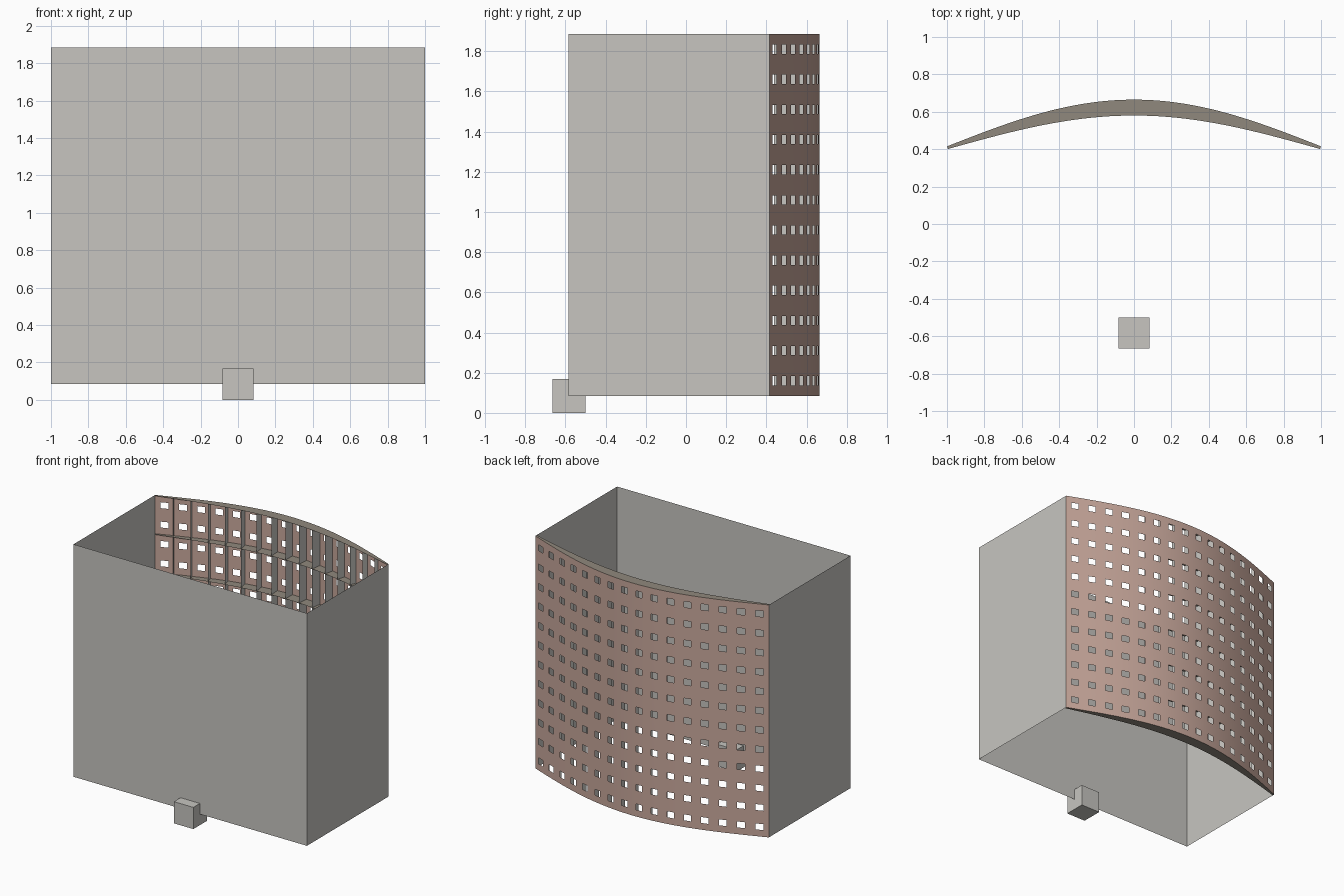
import bpy, bmesh, math

if "Cube" in bpy.data.objects:
    bpy.data.objects.remove(bpy.data.objects["Cube"])

Z0, Z1 = 0.085, 1.885
COLS, ROWS = 16, 12
DX, DZ = 2.0 / COLS, (Z1 - Z0) / ROWS
WIN_W, WIN_H = 0.052, 0.046
FRONT = -0.585


def material(name, rgb):
    m = bpy.data.materials.new(name)
    m.diffuse_color = (*rgb, 1)
    m.use_nodes = True
    m.node_tree.nodes["Principled BSDF"].inputs["Base Color"].default_value = m.diffuse_color
    return m


GREY = material("light grey", (0.57, 0.56, 0.53))
PINK = material("dusty pink", (0.58, 0.39, 0.33))
TAUPE = material("taupe", (0.28, 0.25, 0.205))


def outer(x):
    """Bowed plan line of the facade."""
    return x, 0.415 + 0.25 * math.cos(math.pi * x / 2)


def inner(x):
    """Inner plan line: offset along the normal, deepest in the middle."""
    s = 0.39 * math.sin(math.pi * x / 2)
    d = (0.015 + 0.07 * math.cos(math.pi * x / 2)) / math.hypot(s, 1)
    ox, oy = outer(x)
    return ox - s * d, oy - d


def build(name, quads, mat, smooth=False):
    bm = bmesh.new()
    for q in quads:
        bm.faces.new([bm.verts.new(p) for p in q])
    bmesh.ops.remove_doubles(bm, verts=bm.verts, dist=1e-5)
    for f in bm.faces:
        f.smooth = smooth
    me = bpy.data.meshes.new(name)
    bm.to_mesh(me)
    bm.free()
    me.materials.append(mat)
    ob = bpy.data.objects.new(name, me)
    bpy.context.collection.objects.link(ob)
    return ob


def upright(a, b):
    """Vertical sheet over the plan segment a-b."""
    return [(*a, Z0), (*b, Z0), (*b, Z1), (*a, Z1)]


# Column and row break lines around every window
xs, zs = [], []
for i in range(COLS):
    c = -1 + (i + 0.5) * DX
    xs += [c - DX / 2, c - WIN_W / 2, c + WIN_W / 2]
for j in range(ROWS):
    c = Z0 + (j + 0.5) * DZ
    zs += [c - DZ / 2, c - WIN_H / 2, c + WIN_H / 2]
xs.append(1.0)
zs.append(Z1)

# Bowed facade with open windows
facade = []
for i in range(len(xs) - 1):
    for j in range(len(zs) - 1):
        if i % 3 == 1 and j % 3 == 1:
            continue
        a, b = outer(xs[i]), outer(xs[i + 1])
        facade.append([(*b, zs[j]), (*a, zs[j]), (*a, zs[j + 1]), (*b, zs[j + 1])])
build("facade", facade, PINK, True)

# Crescent floor slabs, one for every two window rows, plus roof and base
for k in range(ROWS // 2 + 1):
    z = Z0 + 2 * k * DZ
    build("floor_slab", [[(*inner(a), z), (*inner(b), z), (*outer(b), z), (*outer(a), z)]
                         for a, b in zip(xs, xs[1:])], TAUPE)

# Vertical fins between the window columns
build("fins", [upright(inner(-1 + i * DX), outer(-1 + i * DX))
               for i in range(COLS + 1)], GREY)

# Front and side walls, open above and below
corner_l, corner_r = (-1, FRONT), (1, FRONT)
build("front_wall", [upright(corner_l, corner_r)], GREY)
build("right_wall", [upright(corner_r, outer(1))], GREY)
build("left_wall", [upright(outer(-1), corner_l)], GREY)

# Small block straddling the bottom of the front wall
bpy.ops.mesh.primitive_cube_add(size=1, location=(0, -0.582, 0.084))
block = bpy.context.object
block.name = "entrance_block"
block.scale = (0.166, 0.166, 0.168)
block.data.materials.append(GREY)
